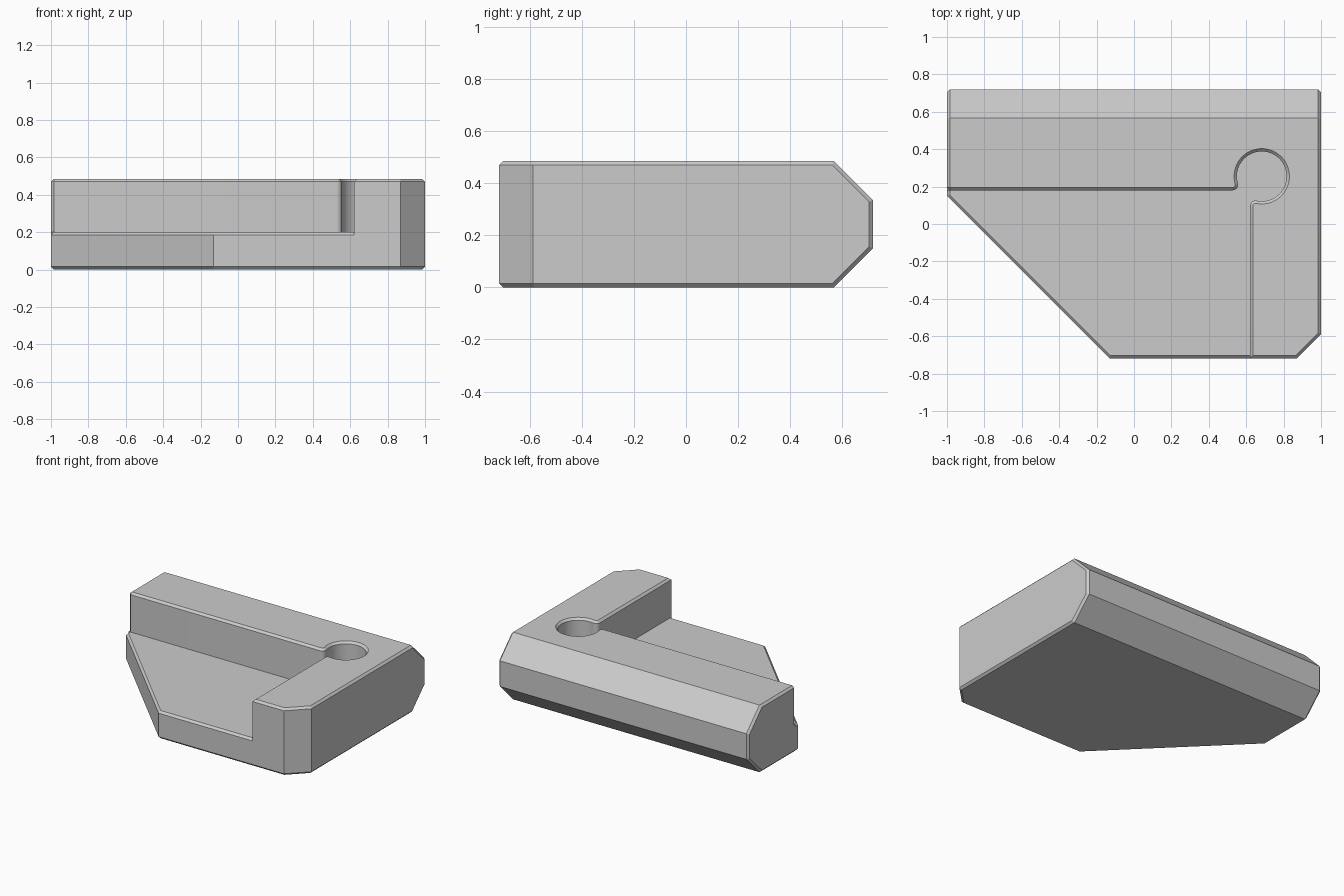
import bpy, bmesh
from math import sin, cos, atan2, sqrt, pi, tan

cube = bpy.data.objects.get("Cube")
if cube:
    bpy.data.objects.remove(cube, do_unlink=True)

HEIGHT, FLOOR = 0.485, 0.2      # block height, pocket floor height
BACK, FRONT = 0.718, -0.718
C = 0.015                       # edge chamfer
K = tan(pi / 8)                 # mitre shift at 45 degree corners
SLOPE = 0.15                    # large back chamfers
WALL_X, WALL_Y = 0.62, 0.18     # pocket walls
HOLE_X, HOLE_Y, HOLE_R = 0.683, 0.255, 0.133
FILLET = 0.03

grey = bpy.data.materials.new("plain grey")
grey.use_nodes = True
colour = (0.6, 0.6, 0.6, 1)
grey.diffuse_color = colour
for node in grey.node_tree.nodes:
    if node.type == 'BSDF_PRINCIPLED':
        node.inputs["Base Color"].default_value = colour


def add_object(name, bm):
    bmesh.ops.recalc_face_normals(bm, faces=bm.faces[:])
    mesh = bpy.data.meshes.new(name)
    bm.to_mesh(mesh)
    bm.free()
    mesh.materials.append(grey)
    ob = bpy.data.objects.new(name, mesh)
    bpy.context.scene.collection.objects.link(ob)
    return ob


def loft(name, rings):
    """Closed solid skinned through rings of equal length."""
    bm = bmesh.new()
    loops = [[bm.verts.new(p) for p in ring] for ring in rings]
    n = len(loops[0])
    for a, b in zip(loops, loops[1:]):
        for i in range(n):
            j = (i + 1) % n
            bm.faces.new((a[i], a[j], b[j], b[i]))
    bm.faces.new(loops[0])
    bm.faces.new(loops[-1])
    return add_object(name, bm)


def front_outline(e):
    """Front corners of the block, moved inwards by e."""
    return [(1 - e, FRONT + 0.13 + K * e), (0.87 - K * e, FRONT + e),
            (-0.132 + K * e, FRONT + e), (-1 + e, 0.15 + K * e)]


# Block: convex body with its small edge chamfers and sloped back
points = []
for z, inner in ((0, C), (C, 0), (HEIGHT - C, 0), (HEIGHT, C)):
    points += [(x, y, z) for x, y in front_outline(inner)]
for side in (-1, 1):
    for e in (0, C):
        x = side * (1 - C + e)
        half = [(BACK - SLOPE - K * e, e), (BACK - e, SLOPE + K * e)]
        for y, z in half:
            points += [(x, y, z), (x, y, HEIGHT - z)]
bm = bmesh.new()
for p in points:
    bm.verts.new(p)
bmesh.ops.convex_hull(bm, input=bm.verts[:])
bmesh.ops.dissolve_limit(bm, angle_limit=0.01, verts=bm.verts[:], edges=bm.edges[:])
block = add_object("corner_block", bm)


def arc(x, y, r, start, end, steps):
    return [(x + r * cos(start + (end - start) * i / steps),
             y + r * sin(start + (end - start) * i / steps)) for i in range(steps + 1)]


def pocket_outline(d):
    """Pocket with round corner relief and filleted necks, grown by d."""
    reach = HOLE_R + FILLET
    ay = WALL_Y + FILLET
    ax = HOLE_X - sqrt(reach ** 2 - (HOLE_Y - ay) ** 2)
    bx = WALL_X + FILLET
    by = HOLE_Y - sqrt(reach ** 2 - (HOLE_X - bx) ** 2)
    to_a = atan2(HOLE_Y - ay, HOLE_X - ax)
    to_b = atan2(HOLE_Y - by, HOLE_X - bx)
    pts = [(-1.2 + C, WALL_Y + d + 0.2), (-1 + C, WALL_Y + d)]
    pts += arc(ax, ay, FILLET - d, -pi / 2, to_a, 8)
    pts += arc(HOLE_X, HOLE_Y, HOLE_R + d, to_a + pi, to_b - pi, 56)[1:-1]
    pts += arc(bx, by, FILLET - d, to_b, pi, 8)
    return pts + [(WALL_X + d, -2), (-2, -2)]


# Pocket cutter, flared at the top to chamfer the rim
extra = 0.004
pocket = loft("pocket_cutter", [[(x, y, z) for x, y in pocket_outline(d)] for z, d in
              ((FLOOR, 0), (HEIGHT - C, 0), (HEIGHT + extra, C + extra))])

# Wedge that chamfers the outer edge of the pocket floor
rings = []
wedge = [(C + 0.01, FLOOR + 0.01), (-0.02, FLOOR - C - 0.02), (-0.02, FLOOR + 0.01)]
for station in range(4):
    ring = []
    for e, z in wedge:
        corners = front_outline(e)
        path = [(-1 + e, WALL_Y - 0.001), corners[3], corners[2],
                (WALL_X - 0.0005, FRONT + e)]
        ring.append((*path[station], z))
    rings.append(ring)
floor_edge = loft("floor_edge_cutter", rings)

# Cut the block, then drop the cutters
bpy.ops.object.select_all(action='DESELECT')
bpy.context.view_layer.objects.active = block
block.select_set(True)
for cutter in (pocket, floor_edge):
    cutter.hide_render = True
    mod = block.modifiers.new(cutter.name, 'BOOLEAN')
    mod.operation = 'DIFFERENCE'
    mod.solver = 'EXACT'
    mod.object = cutter
    bpy.ops.object.modifier_apply(modifier=mod.name)
    bpy.data.objects.remove(cutter, do_unlink=True)

bpy.ops.object.shade_smooth_by_angle(angle=pi / 7)
